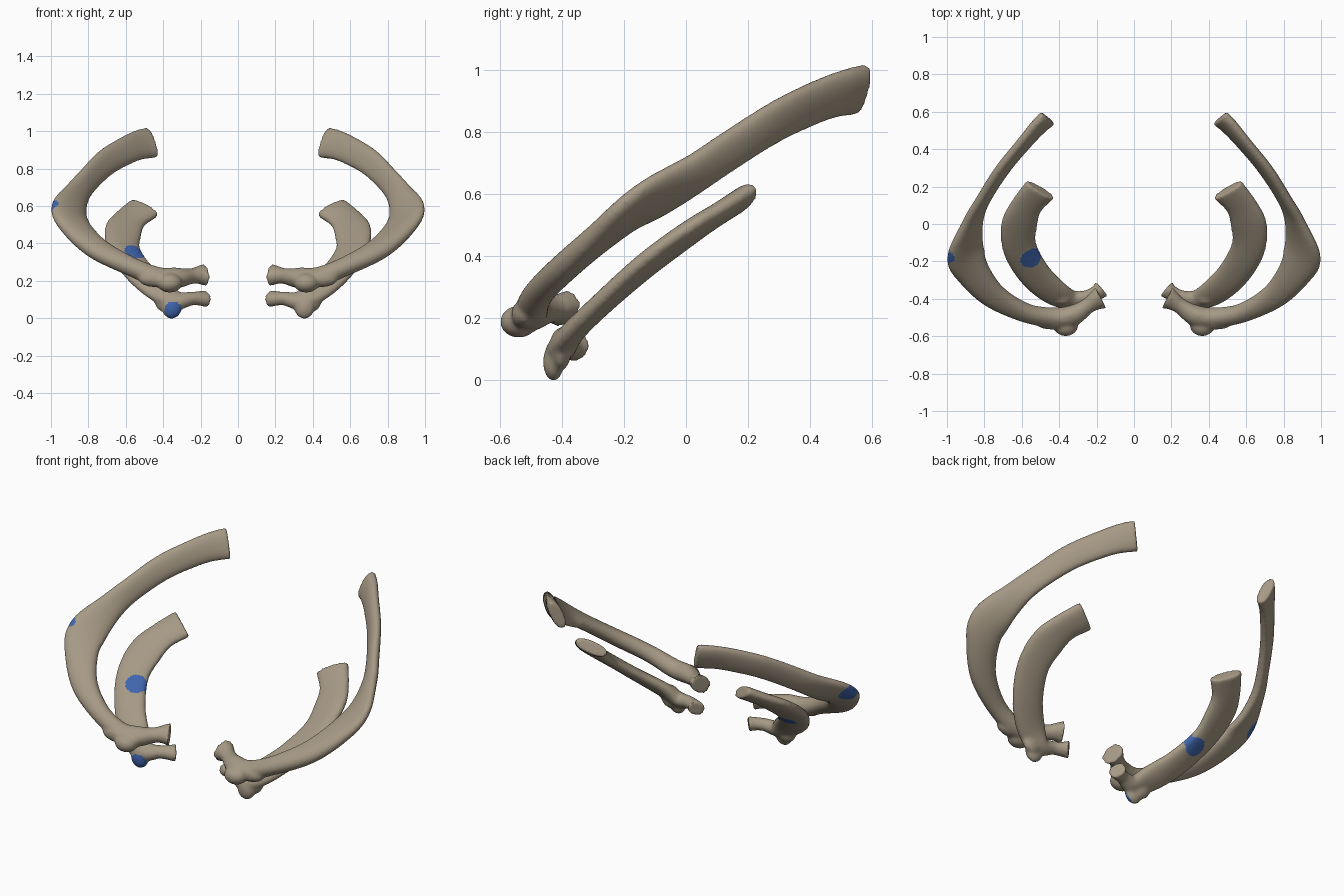
import bpy
import bmesh
import math
from mathutils import Vector, Matrix

cube = bpy.data.objects.get("Cube")
if cube:
    bpy.data.objects.remove(cube, do_unlink=True)


def make_material(name, color):
    mat = bpy.data.materials.new(name)
    mat.use_nodes = True
    mat.diffuse_color = color
    mat.node_tree.nodes["Principled BSDF"].inputs["Base Color"].default_value = color
    return mat


bone = make_material("bone", (0.38, 0.32, 0.235, 1))
blue = make_material("blue_mark", (0.05, 0.13, 0.42, 1))

# Both ribs lie near a sloping plane with this normal
PLANE = Vector((0, -0.65, 0.76))
SIDES = 28
STEPS = 6


def spline(rows):
    """Smooth curve through the stations, applied to every column."""
    pts = [rows[0]] + rows + [rows[-1]]
    out = []
    for a, b, c, d in zip(pts, pts[1:], pts[2:], pts[3:]):
        for s in range(STEPS):
            t = s / STEPS
            out.append([q + t / 2 * (r - p + t * (2 * p - 5 * q + 4 * r - u
                        + t * (3 * q - p - 3 * r + u)))
                        for p, q, r, u in zip(a, b, c, d)])
    out.append(list(rows[-1]))
    return out


def flatten(value):
    """Square the ellipse a little so that the broad faces are flatter."""
    return math.copysign(abs(value) ** 0.88, value)


def sweep(bm, rows):
    """Flattened shaft: x, y, z, half width, half thickness, twist."""
    path = spline(rows)
    centres = [Vector(p[:3]) for p in path]
    last = len(path) - 1
    rings = []
    for i, (centre, row) in enumerate(zip(centres, path)):
        tangent = (centres[min(i + 1, last)] - centres[max(i - 1, 0)]).normalized()
        across = tangent.cross(PLANE).normalized()
        normal = across.cross(tangent).normalized()
        twist = math.radians(row[5])
        wide = across * math.cos(twist) + normal * math.sin(twist)
        thin = normal * math.cos(twist) - across * math.sin(twist)
        ring = []
        for k in range(SIDES):
            a = math.tau * k / SIDES
            ring.append(bm.verts.new(centre + wide * row[3] * flatten(math.cos(a))
                                     + thin * row[4] * flatten(math.sin(a))))
        rings.append(ring)
    for r, s in zip(rings, rings[1:]):
        for k in range(SIDES):
            n = (k + 1) % SIDES
            bm.faces.new((r[k], r[n], s[n], s[k]))
    bm.faces.new(rings[0])
    bm.faces.new(rings[-1])


def add_knob(bm, centre, size):
    shape = Matrix.Translation(centre) @ Matrix.Diagonal((*size, 1))
    bmesh.ops.create_uvsphere(bm, u_segments=20, v_segments=12, radius=1, matrix=shape)


def build_rib(name, rows, knobs, side, marks):
    bm = bmesh.new()
    sweep(bm, rows)
    for centre, size in knobs:
        add_knob(bm, centre, size)
    for v in bm.verts:
        v.co.x *= side
    bmesh.ops.recalc_face_normals(bm, faces=bm.faces)
    mesh = bpy.data.meshes.new(name)
    bm.to_mesh(mesh)
    bm.free()
    obj = bpy.data.objects.new(name, mesh)
    bpy.context.collection.objects.link(obj)

    # Fuse the shaft and knobs into one soft surface
    fuse = obj.modifiers.new("fuse", "REMESH")
    fuse.mode = "VOXEL"
    fuse.voxel_size = 0.009
    soften = obj.modifiers.new("soften", "SMOOTH")
    soften.factor = 0.5
    soften.iterations = 9
    graph = bpy.context.evaluated_depsgraph_get()
    fused = bpy.data.meshes.new_from_object(obj.evaluated_get(graph))
    obj.modifiers.clear()
    obj.data = fused
    fused.name = name

    # Blue marks are the faces close to each mark point
    fused.materials.clear()
    fused.materials.append(bone)
    if marks:
        fused.materials.append(blue)
    for face in fused.polygons:
        face.material_index = int(any((face.center - Vector(p)).length < r
                                      for p, r in marks))
    bpy.ops.object.select_all(action="DESELECT")
    obj.select_set(True)
    bpy.context.view_layer.objects.active = obj
    bpy.ops.object.shade_smooth_by_angle(angle=math.radians(50))


# Large upper rib, from head to cut end
upper = [
    (0.177, -0.395, 0.23, 0.068, 0.052, 0),
    (0.205, -0.41, 0.23, 0.053, 0.045, 0),
    (0.25, -0.44, 0.225, 0.042, 0.04, 0),
    (0.33, -0.49, 0.215, 0.056, 0.052, 0),
    (0.43, -0.50, 0.22, 0.052, 0.052, 0),
    (0.58, -0.475, 0.28, 0.053, 0.047, 0),
    (0.75, -0.385, 0.37, 0.072, 0.046, 8),
    (0.86, -0.26, 0.475, 0.092, 0.042, 18),
    (0.90, -0.15, 0.56, 0.11, 0.037, 28),
    (0.86, 0.02, 0.66, 0.078, 0.034, 45),
    (0.80, 0.14, 0.74, 0.07, 0.032, 54),
    (0.70, 0.295, 0.837, 0.073, 0.032, 50),
    (0.58, 0.44, 0.905, 0.077, 0.032, 46),
    (0.51, 0.52, 0.93, 0.083, 0.034, 40),
    (0.46, 0.567, 0.938, 0.088, 0.035, 34),
]
upper_knobs = [
    ((0.365, -0.54, 0.188), (0.068, 0.061, 0.052)),
    ((0.44, -0.52, 0.212), (0.095, 0.045, 0.047)),
]

# Small, flat lower rib
lower = [
    (0.172, -0.347, 0.103, 0.052, 0.044, 0),
    (0.195, -0.365, 0.105, 0.043, 0.037, 0),
    (0.25, -0.39, 0.105, 0.037, 0.035, 0),
    (0.33, -0.405, 0.095, 0.055, 0.042, 0),
    (0.42, -0.37, 0.15, 0.08, 0.038, 0),
    (0.53, -0.27, 0.247, 0.088, 0.035, 7),
    (0.61, -0.13, 0.37, 0.092, 0.034, 14),
    (0.613, 0.0, 0.467, 0.1, 0.035, 10),
    (0.572, 0.1, 0.533, 0.088, 0.034, 4),
    (0.50, 0.185, 0.588, 0.094, 0.036, 0),
]
lower_knobs = [
    ((0.355, -0.428, 0.058), (0.055, 0.034, 0.062)),
    ((0.385, -0.405, 0.1), (0.065, 0.036, 0.07)),
]

# Marks appear on the right side only
upper_marks = [((-0.985, -0.15, 0.57), 0.06)]
lower_marks = [((-0.56, -0.168, 0.33), 0.064),
               ((-0.345, -0.46, 0.038), 0.05)]

for word, side in (("left", 1), ("right", -1)):
    right = side < 0
    build_rib(word + "_upper_rib", upper, upper_knobs, side, upper_marks if right else [])
    build_rib(word + "_lower_rib", lower, lower_knobs, side, lower_marks if right else [])
